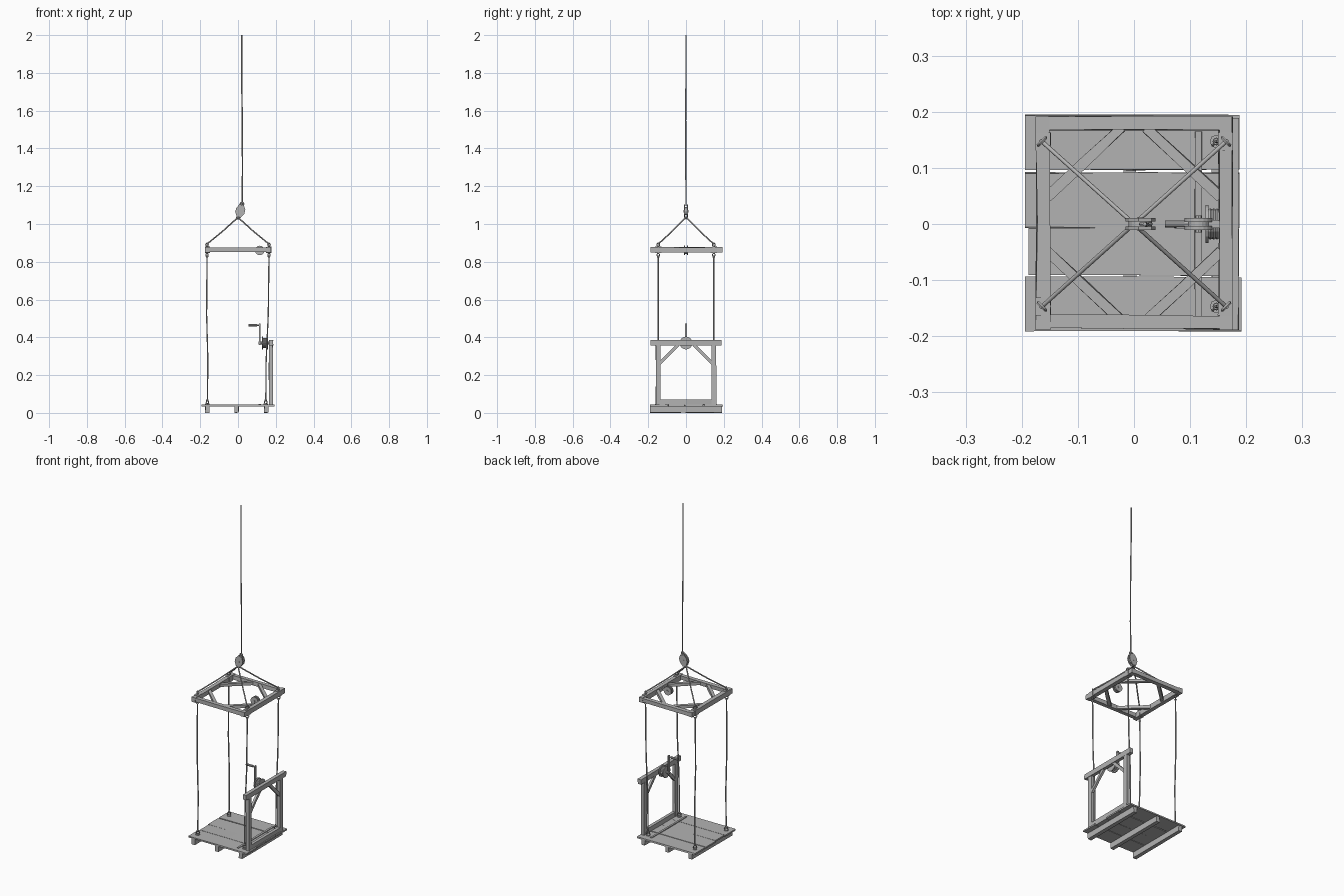
import bpy, bmesh, random
from math import pi
from mathutils import Vector, Matrix

if "Cube" in bpy.data.objects:
    bpy.data.objects.remove(bpy.data.objects["Cube"])

random.seed(4)
grey = bpy.data.materials.new("dark_grey")
grey.diffuse_color = (0.45, 0.45, 0.45, 1)
grey.use_nodes = True
grey.node_tree.nodes["Principled BSDF"].inputs["Base Color"].default_value = grey.diffuse_color


def finish(name, bm):
    bmesh.ops.recalc_face_normals(bm, faces=bm.faces)
    me = bpy.data.meshes.new(name)
    bm.to_mesh(me)
    bm.free()
    ob = bpy.data.objects.new(name, me)
    bpy.context.collection.objects.link(ob)
    return ob


def axes(d):
    up = Vector((0, 0, 1)) if abs(d.z) < 0.9 else Vector((0, 1, 0))
    side = d.cross(up).normalized()
    return side, side.cross(d).normalized()


def beam(name, a, b, w, h, wobble=0.0015):
    """Rough-hewn timber from a to b: three rectangular sections, slightly uneven."""
    a, b = Vector(a), Vector(b)
    side, up = axes((b - a).normalized())
    bm = bmesh.new()
    rings = []
    for t in (0, 0.5, 1):
        ring = []
        for i, j in ((-1, -1), (1, -1), (1, 1), (-1, 1)):
            p = a.lerp(b, t) + side * (i * w / 2 + random.uniform(-wobble, wobble))
            p += up * (j * h / 2 + random.uniform(-wobble, wobble) * 0.3)
            ring.append(bm.verts.new(p))
        rings.append(ring)
    for r, s in zip(rings, rings[1:]):
        for k in range(4):
            bm.faces.new((r[k], r[(k + 1) % 4], s[(k + 1) % 4], s[k]))
    bm.faces.new(rings[0])
    bm.faces.new(rings[-1])
    return finish(name, bm)


def rod(name, a, b, r, sides=12):
    a, b = Vector(a), Vector(b)
    d = b - a
    bm = bmesh.new()
    m = Matrix.Translation((a + b) / 2) @ d.to_track_quat('Z', 'Y').to_matrix().to_4x4()
    bmesh.ops.create_cone(bm, cap_ends=True, segments=sides, radius1=r, radius2=r,
                          depth=d.length, matrix=m)
    return finish(name, bm)


def rope(name, pts, r=0.0037):
    cu = bpy.data.curves.new(name, 'CURVE')
    cu.dimensions = '3D'
    cu.bevel_depth = r
    cu.bevel_resolution = 1
    cu.use_fill_caps = True
    sp = cu.splines.new('POLY')
    sp.points.add(len(pts) - 1)
    for p, co in zip(sp.points, pts):
        p.co = (*co, 1)
    ob = bpy.data.objects.new(name, cu)
    bpy.context.collection.objects.link(ob)


def ring(name, loc, R=0.009, r=0.0028, rot=(pi / 2, 0, pi / 4)):
    bpy.ops.mesh.primitive_torus_add(major_radius=R, minor_radius=r, major_segments=12,
                                     minor_segments=6, location=loc, rotation=rot)
    bpy.context.object.name = name


# Platform: joists and planks
for x in (-0.162, -0.008, 0.15):
    beam("joist", (x, -0.19, 0.018), (x, 0.19, 0.018), 0.023, 0.034)
for y0, y1, x0, x1 in ((0.097, 0.194, -0.194, 0.188), (-0.006, 0.091, -0.194, 0.188),
                       (-0.092, -0.007, -0.188, 0.187), (-0.19, -0.094, -0.194, 0.192)):
    y = (y0 + y1) / 2
    beam("floor_plank", (x0, y, 0.039), (x1, y, 0.039), y1 - y0, 0.009)
beam("floor_cleat", (0.114, -0.165, 0.045), (0.114, 0.165, 0.045), 0.012, 0.005)

# Winch stand on the right edge
for s in (-1, 1):
    beam("stand_post", (0.174, s * 0.147, 0.042), (0.174, s * 0.147, 0.358), 0.02, 0.026)
    beam("stand_brace", (0.174, s * 0.139, 0.262), (0.174, s * 0.042, 0.36), 0.013, 0.017)
beam("stand_rail", (0.175, -0.189, 0.371), (0.175, 0.189, 0.371), 0.021, 0.029)
beam("stand_sill", (0.174, -0.14, 0.057), (0.174, 0.14, 0.057), 0.018, 0.026)

# Hanging upper frame
for x in (-0.162, 0.163):
    beam("frame_side_beam", (x, -0.189, 0.863), (x, 0.192, 0.863), 0.024, 0.028, 0.002)
for y in (-0.175, 0.18):
    beam("frame_cross_beam", (-0.152, y, 0.863), (0.153, y, 0.863), 0.024, 0.023, 0.002)
for sx in (-1, 1):
    for sy in (-1, 1):
        beam("frame_brace", (sx * 0.155, sy * 0.048, 0.863), (sx * 0.022, sy * 0.172, 0.863),
             0.018, 0.017)

# Eye fittings, suspension ropes and slings at the four corners
for sx in (-1, 1):
    for sy in (-1, 1):
        xt, xb, y = sx * 0.164, (-0.162 if sx < 0 else 0.147), sy * 0.147
        xm = -0.162 if sx < 0 else 0.163
        beam("frame_strap", (xm, y - 0.016, 0.863), (xm, y + 0.016, 0.863), 0.027, 0.033, 0.0005)
        rod("eye_bolt", (xt, y, 0.842), (xt, y, 0.886), 0.005, 8)
        ring("upper_eye", (xt, y, 0.89), 0.009, 0.0032, (pi / 2, 0, -sx * sy * pi / 4))
        ring("lower_eye", (xt, y, 0.836))
        rod("floor_plate", (xb, y, 0.041), (xb, y, 0.049), 0.012, 8)
        ring("floor_eye", (xb, y, 0.057))
        ring("rope_knot", (xb, y, 0.068), 0.004, 0.003, (0, 0, 0))
        ring("rope_knot", (xt, y, 0.826), 0.004, 0.003, (0, 0, 0))
        bow = 0.003 * sx
        rope("suspension_rope", [(xt, y, 0.832), (xt * 0.6 + xb * 0.4 + bow, y, 0.52),
                                 (xt * 0.3 + xb * 0.7 - bow, y, 0.28), (xb, y, 0.06)])
        rope("sling_rope", [(xt, y, 0.894), (xt * 0.5, y * 0.5, 0.961), (0, 0, 1.035)])

# Guide pulley inside the upper frame: cheeks, sheave, axle and bracket
for s in (-1, 1):
    rod("pulley_cheek", (0.115, s * 0.004, 0.86), (0.115, s * 0.011, 0.86), 0.025, 18)
rod("pulley_sheave", (0.115, -0.005, 0.86), (0.115, 0.005, 0.86), 0.019, 18)
rod("pulley_axle", (0.115, -0.015, 0.86), (0.115, 0.015, 0.86), 0.006, 8)
beam("pulley_bracket", (0.118, 0, 0.861), (0.155, 0, 0.861), 0.014, 0.012, 0)

# Winch drum with flanges, wound rope, axle and crank
for x in (0.127, 0.152):
    rod("drum_flange", (x, 0, 0.37), (x + 0.006, 0, 0.37), 0.034, 18)
rod("drum_core", (0.128, 0, 0.37), (0.156, 0, 0.37), 0.022, 14)
for i in range(3):
    ring("wound_rope", (0.136 + i * 0.006, 0, 0.37), 0.024, 0.0038, (0, pi / 2, 0))
rod("winch_axle", (0.108, 0, 0.37), (0.184, 0, 0.37), 0.007, 10)
beam("crank_arm", (0.114, 0, 0.36), (0.114, 0, 0.472), 0.008, 0.013, 0)
rod("crank_pin", (0.085, 0, 0.465), (0.119, 0, 0.465), 0.004, 8)
rod("crank_handle", (0.055, 0, 0.465), (0.1, 0, 0.465), 0.0065, 10)


# Tilted hoist block: tapered cheeks around a sheave, with end shackles
tilt = Matrix.Translation((0.011, 0, 1.068)) @ Matrix.Rotation(0.26, 4, 'Y')
profile = [(-0.01, -0.032), (0.012, -0.032), (0.025, -0.008), (0.025, 0.014),
           (0.012, 0.034), (-0.012, 0.034), (-0.024, 0.012), (-0.024, -0.01)]
for s in (-1, 1):
    bm = bmesh.new()
    f = bm.faces.new([bm.verts.new((x, s * 0.0045, z)) for x, z in profile])
    ext = bmesh.ops.extrude_face_region(bm, geom=[f])
    bmesh.ops.translate(bm, vec=(0, s * 0.006, 0),
                        verts=[v for v in ext['geom'] if isinstance(v, bmesh.types.BMVert)])
    bm.transform(tilt)
    finish("block_cheek", bm)
c = tilt.translation
rod("block_sheave", c + Vector((0, -0.005, 0)), c + Vector((0, 0.005, 0)), 0.021, 16)
rod("block_pin", c + Vector((0, -0.012, 0)), c + Vector((0, 0.012, 0)), 0.006, 8)
ring("block_lower_eye", (0.001, 0, 1.034), 0.008, 0.0032, (pi / 2, 0, 0))
ring("block_upper_eye", (0.021, 0, 1.106), 0.009, 0.0035, (pi / 2, 0, 0))

# Main hoisting rope
rope("hoist_rope", [(0.022, 0, 1.1), (0.024, -0.001, 1.3), (0.022, -0.002, 1.55),
                    (0.02, 0, 1.8), (0.019, 0, 2.0)])

# Same dark grey on every part
for ob in bpy.data.objects:
    ob.data.materials.append(grey)
